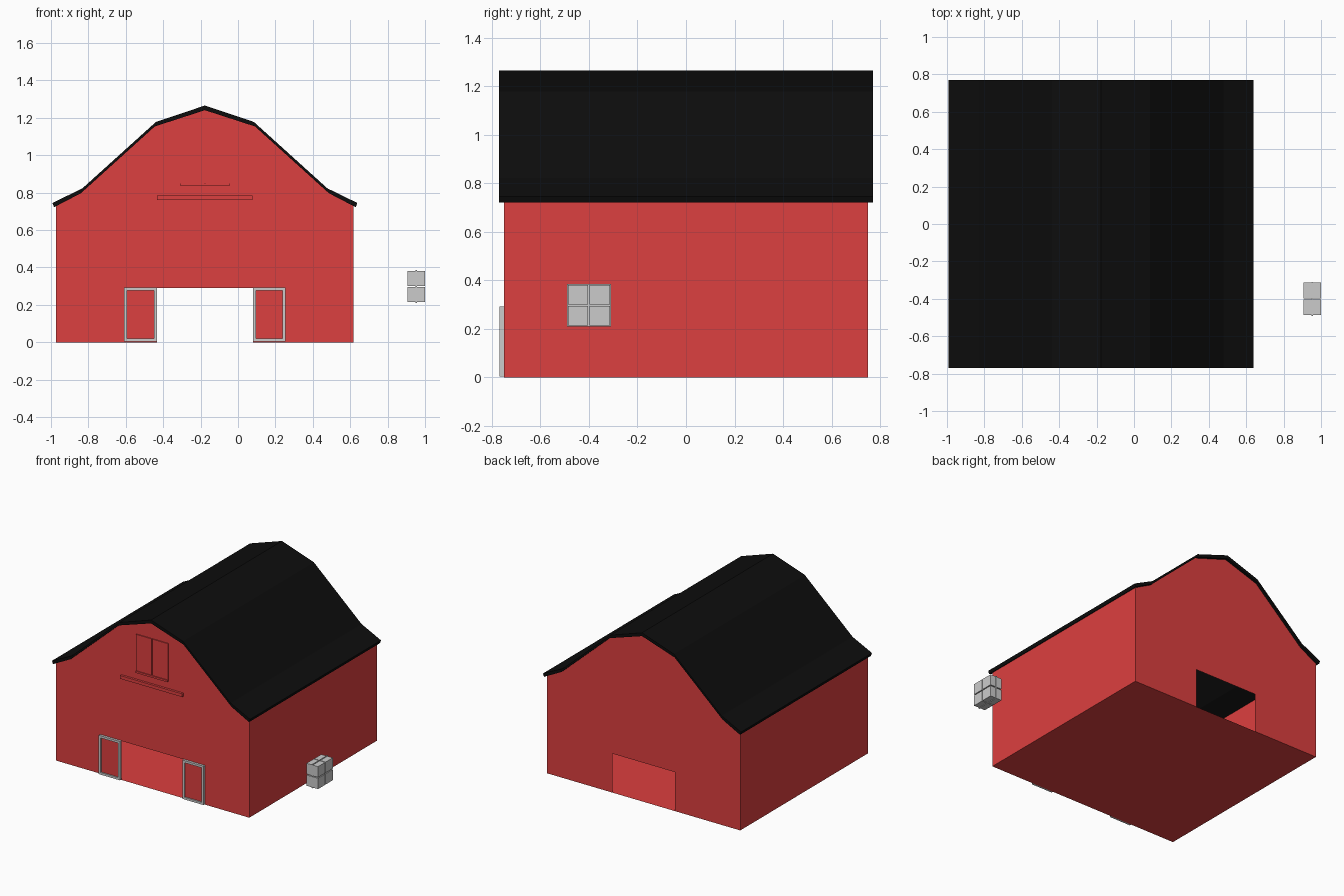
import bpy

if "Cube" in bpy.data.objects:
    bpy.data.objects.remove(bpy.data.objects["Cube"])

CX = -0.177          # barn centre line
HALF = 0.795         # half width of the walls
DOOR, DOOR_H = 0.257, 0.29


def material(name, color):
    m = bpy.data.materials.new(name)
    m.diffuse_color = color
    m.use_nodes = True
    m.node_tree.nodes["Principled BSDF"].inputs["Base Color"].default_value = m.diffuse_color
    return m


red = material("red_paint", (0.72, 0.05, 0.05, 1))
black = material("black_roofing", (0.004, 0.004, 0.004, 1))


def mesh(name, verts, faces, mat=None):
    me = bpy.data.meshes.new(name)
    me.from_pydata(verts, [], faces)
    me.update()
    ob = bpy.data.objects.new(name, me)
    bpy.context.collection.objects.link(ob)
    if mat:
        me.materials.append(mat)
    return ob


def prism(name, profile, y0, y1, mat=None):
    """Extrude a counter-clockwise x-z profile along y."""
    n = len(profile)
    verts = [(x, y, z) for y in (y0, y1) for x, z in profile]
    faces = [tuple(range(n)), tuple(range(2 * n - 1, n - 1, -1))]
    faces += [(i, i + n, (i + 1) % n + n, (i + 1) % n) for i in range(n)]
    return mesh(name, verts, faces, mat)


def box(name, x0, x1, y0, y1, z0, z1, mat=None):
    return prism(name, [(x0, z0), (x1, z0), (x1, z1), (x0, z1)], y0, y1, mat)


# Thin-skinned walls: both gables with a doorway, side walls and floor
right = [(DOOR, DOOR_H), (DOOR, 0), (HALF, 0), (HALF, 0.735),
         (0.66, 0.80), (0.265, 1.157)]
outline = right + [(0, 1.247)] + [(-x, z) for x, z in reversed(right)]
n = len(outline)
verts = [(CX + x, y, z) for y in (-0.75, 0.75) for x, z in outline]
left_base, left_eave = n - 3, n - 4
faces = [tuple(range(n)), tuple(range(2 * n - 1, n - 1, -1)),
         (2, 2 + n, 3 + n, 3)]
l_base = outline.index((-HALF, 0))
l_eave = outline.index((-HALF, 0.735))
faces += [(l_eave, l_eave + n, l_base + n, l_base),
          (l_base, l_base + n, 2 + n, 2)]
mesh("barn_walls", verts, faces, red)

# Roof slabs, three per side, each between two lines of the gambrel profile
outer = [(0.815, 0.745), (0.655, 0.823), (0.262, 1.178), (0, 1.266)]
inner = [(0.807, 0.722), (0.663, 0.797), (0.268, 1.154), (0, 1.241)]
for s, side in ((1, "right"), (-1, "left")):
    for i, part in enumerate(("eave", "slope", "ridge")):
        p = [inner[i], outer[i], outer[i + 1], inner[i + 1]]
        p = [(CX + s * x, z) for x, z in p]
        prism(f"roof_{part}_{side}", p if s > 0 else p[::-1], -0.77, 0.77, black)

# Sliding doors either side of the doorway: grey frame, red panel
T = 0.016
for s, side in ((1, "right"), (-1, "left")):
    a, b = sorted((CX + s * DOOR, CX + s * 0.432))
    z0, z1 = 0.004, 0.293
    box(f"door_panel_{side}", a + T, b - T, -0.76, -0.751, z0 + T, z1 - T, red)
    for k, (x0, x1, w0, w1) in enumerate((
            (a, a + T, z0, z1), (b - T, b, z0, z1),
            (a + T, b - T, z0, z0 + T), (a + T, b - T, z1 - T, z1))):
        box(f"door_frame_{side}_{k}", x0, x1, -0.769, -0.751, w0, w1)

# Hay loft shutters, sill and the rail under them
for s, side in ((1, "right"), (-1, "left")):
    a, b = sorted((CX + s * 0.003, CX + s * 0.131))
    box(f"loft_shutter_{side}", a, b, -0.758, -0.751, 0.85, 1.12, red)
box("loft_sill", CX - 0.131, CX + 0.131, -0.765, -0.751, 0.836, 0.85, red)
box("loft_rail", CX - 0.255, CX + 0.255, -0.768, -0.751, 0.76, 0.784, red)

# Bale beside the barn: four blocks tied by a thin middle band
for i, y in enumerate((-0.445, -0.355)):
    for j, z in enumerate((0.2545, 0.3415)):
        box(f"bale_block_{i}{j}", 0.905, 1.0, y - 0.042, y + 0.042,
            z - 0.04, z + 0.04)
box("bale_band", 0.949, 0.956, -0.491, -0.309, 0.21, 0.386)
